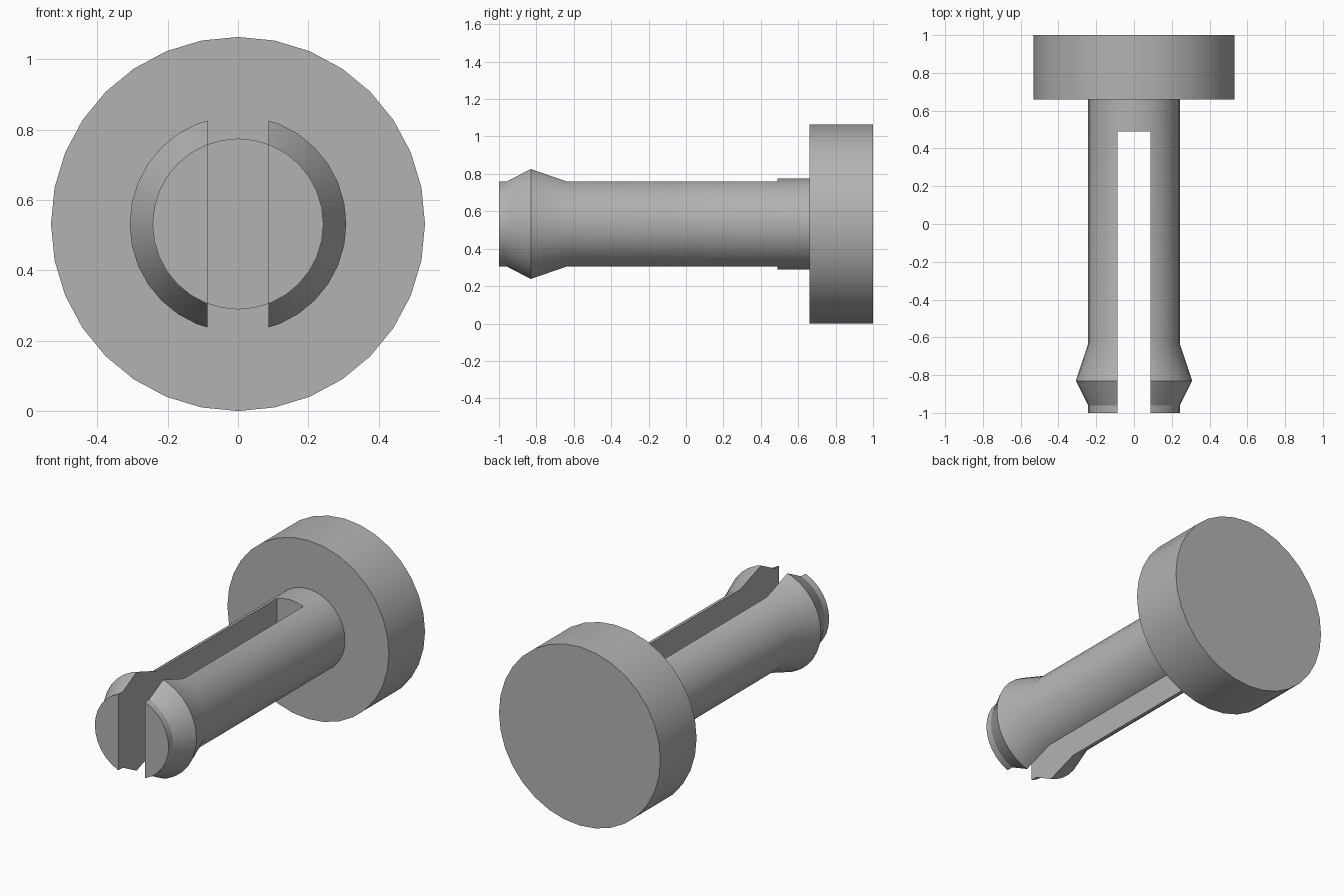
import bpy
import bmesh
import math
from mathutils import Matrix, Vector

cube = bpy.data.objects.get("Cube")
if cube:
    bpy.data.objects.remove(cube, do_unlink=True)

SIDES = 32
HEAD_R, SHAFT_R, BARB_R = 0.532, 0.243, 0.308
SLOT_HALF, SLOT_END = 0.087, 0.49

grey = bpy.data.materials.new("plain grey")
grey.use_nodes = True
grey.diffuse_color = (0.45, 0.45, 0.45, 1)
grey.node_tree.nodes["Principled BSDF"].inputs["Base Color"].default_value = grey.diffuse_color


def add_object(name, bm):
    bmesh.ops.recalc_face_normals(bm, faces=bm.faces)
    mesh = bpy.data.meshes.new(name)
    bm.to_mesh(mesh)
    bm.free()
    mesh.materials.append(grey)
    obj = bpy.data.objects.new(name, mesh)
    bpy.context.collection.objects.link(obj)
    return obj


def lathe(name, profile):
    """Closed solid turned about the y axis from (radius, y) points."""
    bm = bmesh.new()
    rings = []
    for r, y in profile:
        angles = [2 * math.pi * i / SIDES for i in range(SIDES)]
        rings.append([bm.verts.new((r * math.sin(a), y, HEAD_R + r * math.cos(a))) for a in angles])
    for a, b in zip(rings, rings[1:]):
        for i in range(SIDES):
            j = (i + 1) % SIDES
            bm.faces.new((a[i], a[j], b[j], b[i]))
    bm.faces.new(rings[0])
    bm.faces.new(rings[-1])
    return add_object(name, bm)


# Disc head, shaft and barbed tip turned as one solid
pin = lathe("headed_split_pin", [
    (SHAFT_R, -1), (SHAFT_R, -0.96), (BARB_R, -0.83), (SHAFT_R, -0.635),
    (SHAFT_R, 0.66), (HEAD_R, 0.66), (HEAD_R, 1)])

# Slot that splits the shaft into two prongs
bm = bmesh.new()
start = -1.2
size = Vector((2 * SLOT_HALF, SLOT_END - start, 1))
centre = Vector((0, (SLOT_END + start) / 2, HEAD_R))
bmesh.ops.create_cube(bm, size=1, matrix=Matrix.Translation(centre) @ Matrix.Diagonal(size).to_4x4())
cutter = add_object("slot_cutter", bm)
cutter.hide_render = True

bpy.ops.object.select_all(action="DESELECT")
pin.select_set(True)
bpy.context.view_layer.objects.active = pin
cut = pin.modifiers.new("slot", "BOOLEAN")
cut.operation = "DIFFERENCE"
cut.solver = "EXACT"
cut.object = cutter
bpy.ops.object.modifier_apply(modifier=cut.name)
bpy.data.objects.remove(cutter, do_unlink=True)

# Smooth round walls, crisp rims and slot edges
bpy.ops.object.shade_smooth_by_angle(angle=math.radians(25))
